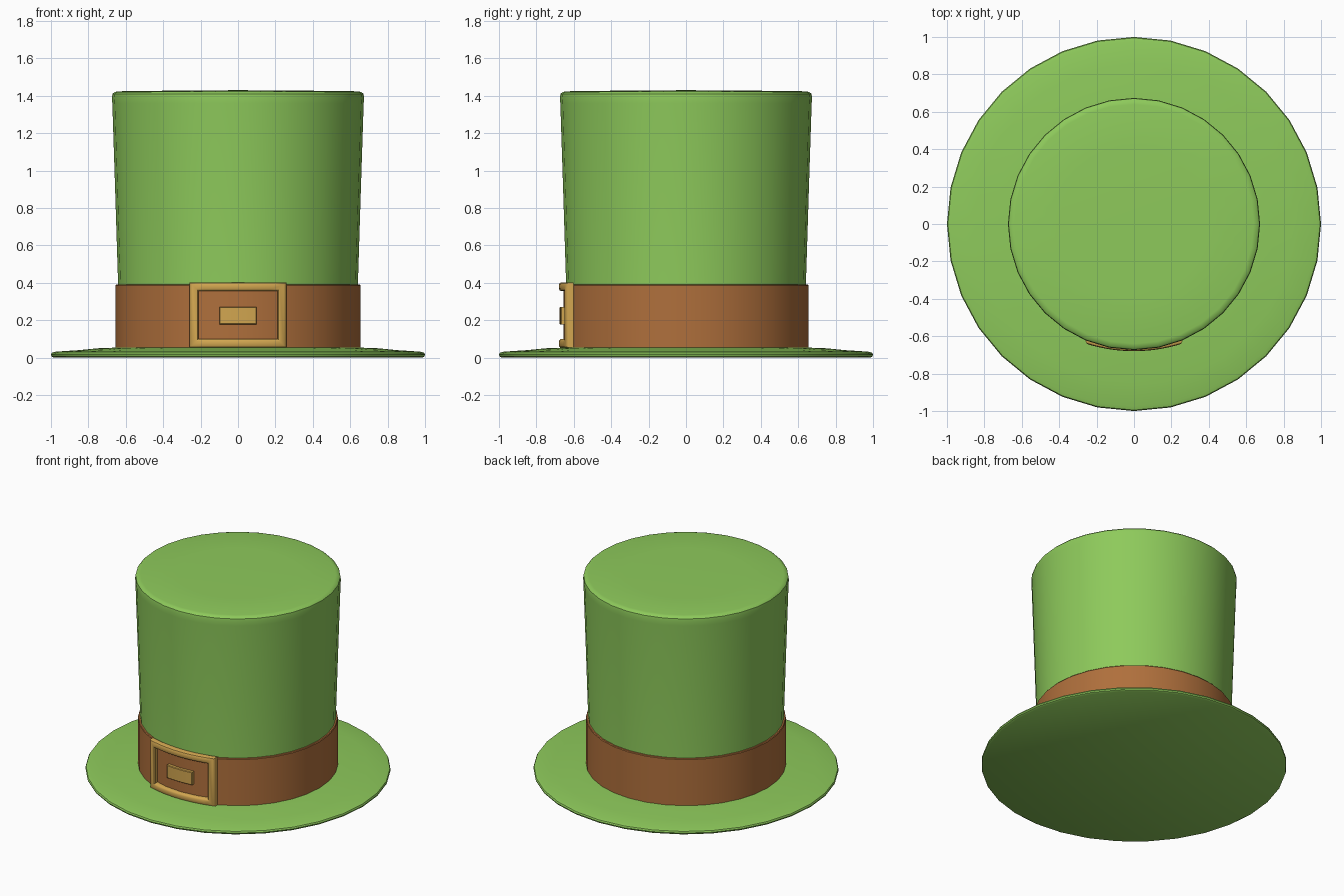
import bpy, bmesh, math

if "Cube" in bpy.data.objects:
    bpy.data.objects.remove(bpy.data.objects["Cube"])

SIDES = 32


def material(name, rgb):
    m = bpy.data.materials.new(name)
    m.diffuse_color = (*rgb, 1.0)
    m.use_nodes = True
    m.node_tree.nodes["Principled BSDF"].inputs["Base Color"].default_value = m.diffuse_color
    return m


GREEN = material("green felt", (0.270, 0.590, 0.105))
BROWN = material("brown leather", (0.429, 0.160, 0.045))
GOLD = material("gold metal", (0.640, 0.380, 0.080))


def finish(bm, name, mat, angle=35):
    bmesh.ops.recalc_face_normals(bm, faces=bm.faces)
    me = bpy.data.meshes.new(name)
    bm.to_mesh(me)
    bm.free()
    me.materials.append(mat)
    for p in me.polygons:
        p.use_smooth = True
    me.set_sharp_from_angle(angle=math.radians(angle))
    ob = bpy.data.objects.new(name, me)
    bpy.context.collection.objects.link(ob)
    return ob


def lathe(name, profile, mat, closed=False):
    """Spin (radius, z) points round the z axis; radius 0 becomes a pole."""
    bm = bmesh.new()
    rings = []
    for r, z in profile:
        if r == 0:
            rings.append([bm.verts.new((0, 0, z))] * SIDES)
        else:
            rings.append([bm.verts.new((r * math.cos(math.tau * i / SIDES),
                                        r * math.sin(math.tau * i / SIDES), z))
                          for i in range(SIDES)])
    pairs = list(zip(rings, rings[1:]))
    if closed:
        pairs.append((rings[-1], rings[0]))
    for a, b in pairs:
        for i in range(SIDES):
            j = (i + 1) % SIDES
            bm.faces.new(dict.fromkeys((a[i], a[j], b[j], b[i])))
    return finish(bm, name, mat)


def bent_rectangle(name, half_w, z0, z1, profile, mat, capped, n=10):
    """Rectangular rings of (inset, depth), bent round the front of the hat."""
    bm = bmesh.new()
    rings = []
    for inset, depth in profile:
        w = half_w - inset
        xs = [-w + 2 * w * i / n for i in range(n + 1)]
        pts = [(x, z0 + inset) for x in xs] + [(x, z1 - inset) for x in reversed(xs)]
        rings.append([bm.verts.new((x, -(depth - 0.6 * x * x), z)) for x, z in pts])
    count = 2 * n + 2
    pairs = list(zip(rings, rings[1:]))
    if not capped:
        pairs.append((rings[-1], rings[0]))
    for a, b in pairs:
        for i in range(count):
            j = (i + 1) % count
            bm.faces.new((a[i], a[j], b[j], b[i]))
    if capped:
        for r in (rings[0], rings[-1]):
            for i in range(n):
                bm.faces.new((r[i], r[i + 1], r[count - 2 - i], r[count - 1 - i]))
    return finish(bm, name, mat)


# brim and crown in one turned profile
lathe("hat_body", [
    (0, 0.0), (0.985, 0.0), (0.997, 0.007), (1.0, 0.016), (0.995, 0.026),
    (0.975, 0.032), (0.85, 0.040), (0.75, 0.050), (0.645, 0.054),
    (0.641, 0.39), (0.657, 0.90), (0.672, 1.36), (0.674, 1.39),
    (0.671, 1.410), (0.660, 1.420), (0.640, 1.424), (0.40, 1.427), (0, 1.43)], GREEN)

# hat band
lathe("hat_band", [
    (0.630, 0.045), (0.655, 0.045), (0.655, 0.386), (0.651, 0.391), (0.630, 0.391)],
    BROWN, closed=True)

# buckle frame and centre plate
bent_rectangle("buckle_frame", 0.258, 0.053, 0.402, [
    (0, 0.642), (0, 0.668), (0.004, 0.676), (0.012, 0.680), (0.034, 0.680),
    (0.042, 0.676), (0.047, 0.668), (0.047, 0.642)], GOLD, capped=False)
bent_rectangle("buckle_plate", 0.10, 0.178, 0.272, [
    (0, 0.642), (0, 0.672), (0.004, 0.676)], GOLD, capped=True)
